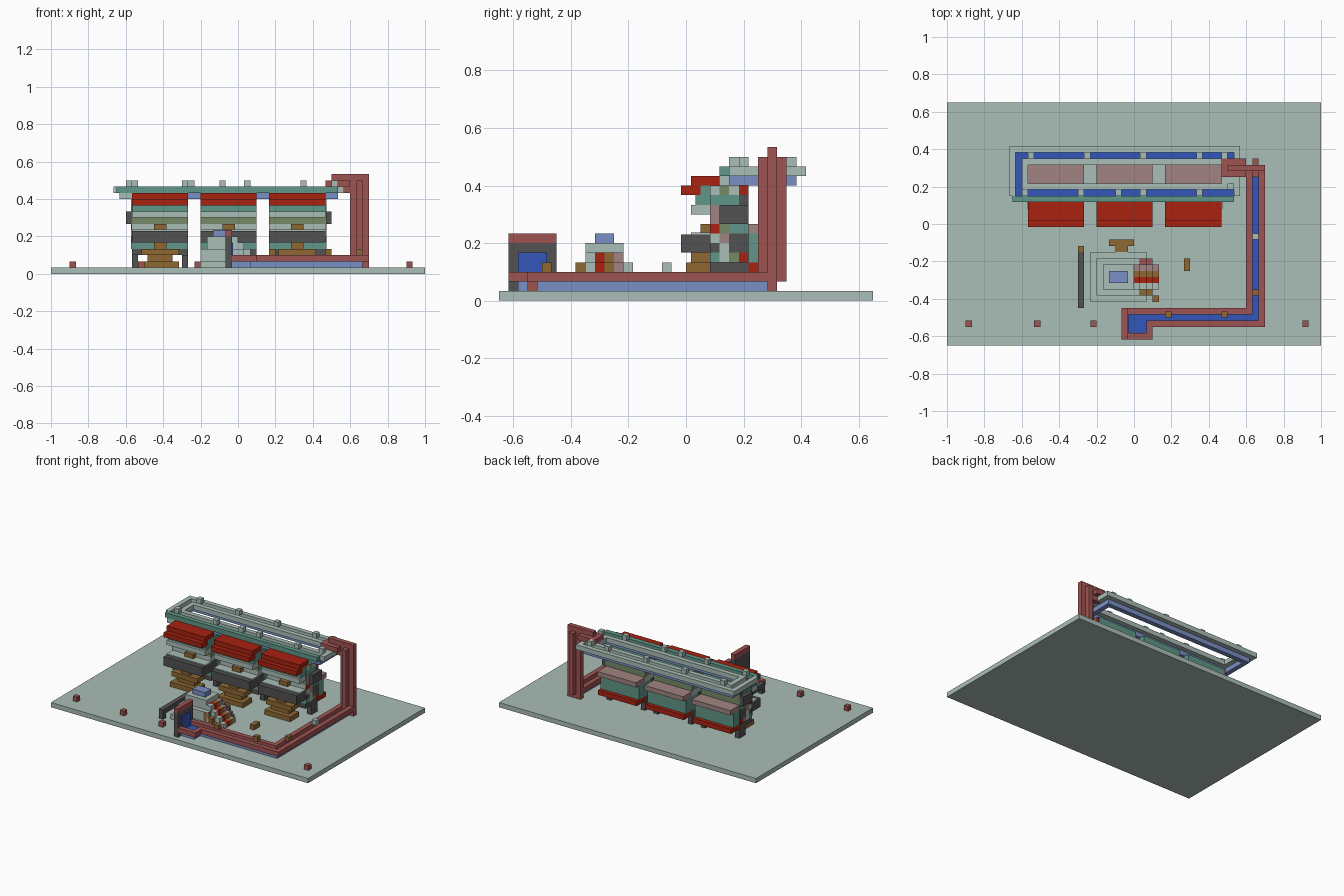
import bpy
import bmesh
import random

if "Cube" in bpy.data.objects:
    bpy.data.objects.remove(bpy.data.objects["Cube"], do_unlink=True)

UNIT = 1 / 30      # one block
MID = 19.5         # half the depth in blocks


def material(name, red, green, blue):
    linear = [((c / 255 + 0.055) / 1.055) ** 2.4 for c in (red, green, blue)] + [1]
    mat = bpy.data.materials.new(name)
    mat.use_nodes = True
    mat.diffuse_color = linear
    mat.node_tree.nodes["Principled BSDF"].inputs["Base Color"].default_value = linear
    return mat


pale = material("pale stone", 170, 189, 183)
teal = material("teal", 96, 150, 136)
red = material("roof red", 168, 34, 16)
clay = material("clay red", 158, 84, 82)
dark = material("dark stone", 82, 82, 82)
water = material("deep water blue", 52, 86, 186)
sky = material("light blue", 120, 143, 196)
wood = material("wood brown", 142, 104, 52)
olive = material("olive", 118, 138, 104)
mauve = material("mauve", 160, 132, 130)


def build(name, mat, *boxes):
    """Join boxes given as (x, x, y, y, z, z) in blocks into one object."""
    bm = bmesh.new()
    for left, right, front, back, low, high in boxes:
        cube = bmesh.ops.create_cube(bm, size=1)
        for v in cube["verts"]:
            v.co.x = (right if v.co.x > 0 else left) * UNIT
            v.co.y = ((back if v.co.y > 0 else front) - MID) * UNIT
            v.co.z = (high if v.co.z > 0 else low) * UNIT
    mesh = bpy.data.meshes.new(name)
    bm.to_mesh(mesh)
    bm.free()
    mesh.materials.append(mat)
    obj = bpy.data.objects.new(name, mesh)
    bpy.context.collection.objects.link(obj)
    return obj


def cubes(name, mat, places, z):
    build(name, mat, *[(x, x + 1, y, y + 1, z, z + 1) for x, y in places])


# ground and its marker stones
build("ground_plate", pale, (-30, 30, 0, 2 * MID, 0, 1))
cubes("marker_stones", clay, [(x, 3) for x in (-27, -16, -7, 27)], 1)

# ground channel: water below, clay rims above
channel = [(-1, 2, 2, 5), (2, 20, 4, 5), (19, 20, 5, 28)]
build("channel_bed", sky, *[(*c, 1, 2) for c in channel])
build("channel_water", water, *[(*c, 2, 2.1) for c in channel])
rims = [(-1, 3, 1, 2), (2, 3, 2, 4), (3, 21, 3, 4), (20, 21, 4, 28),
        (-1, 18, 5, 6), (18, 19, 5, 28)]
build("channel_rims", clay, *[(*r, 2, 3) for r in rims])
cubes("channel_bridges", wood, [(5, 4.5), (14, 4.5), (19, 8)], 3)
cubes("channel_pale_bridge", pale, [(19, 17)], 3)

# sluice at the end of the channel
build("sluice_wall", dark, (-2, -1, 1, 6, 1, 6))
build("sluice_cap", clay, (-2, -1, 1, 6, 6, 7))
build("sluice_water", water, (-1, -0.8, 2, 5, 2, 5))

# pipe with a cross-shaped section, rising to the gutter
build("riser_pipe", clay, (18, 21, 28, 29, 1, 15), (19, 20, 27, 30, 2, 15),
      (15, 20, 28, 29, 15, 16), (20, 21, 28, 29, 15, 16), (14, 18, 27, 30, 14, 15),
      (16, 18, 28, 29, 13, 14))

# high gutter: nested rims around a strip of water
def ring(left, right, front, back, low, high):
    return [(left, right, back - 1, back, low, high),
            (left, left + 1, front + 1, back - 1, low, high),
            (right - 1, right, front + 1, back - 1, low, high),
            (left, right, front, front + 1, low, high)]


build("gutter_bed", sky, *ring(-19, 16, 24, 31, 12, 13))
build("gutter_water", water, *ring(-19, 16, 24, 31, 13, 13.1)[:2],
      (-19, 16, 24, 25, 13, 13.1))
build("gutter_end", pale, (15, 16, 25, 30, 13, 14))
build("gutter_outer_rim", pale, *ring(-20, 17, 23, 32, 13, 14)[:3])
build("gutter_front_rim", teal, (-19.5, 16, 23, 24, 13, 14))
build("gutter_inner_rim", pale, *ring(-18, 15, 25, 30, 13, 14))
cubes("gutter_back_stones", pale, [(x, 30) for x in (-17, -8, 1, 10, 14)], 14)
cubes("gutter_front_stones", pale, [(x, 24) for x in (-18, -9, -3, 1, 10)], 14)
cubes("gutter_side_stone", pale, [(15, 25)], 14)
cubes("gutter_brackets", pale, [(-19, 23), (-18, 23)], 12)

# three matching stalls, each a stack of bands: material, front, back, low, high
bands = [("awning_top", red, 20, 23, 12, 13), ("awning_edge", red, 19, 21, 11, 12),
         ("eave", teal, 21, 24, 11, 12), ("eave_lower", teal, 20.5, 24, 10, 11),
         ("lintel", pale, 20, 24, 9, 10), ("frieze", olive, 22, 26, 8, 9),
         ("sill", pale, 22, 26, 7, 8), ("counter", dark, 19, 24, 5, 6.9),
         ("skirt", teal, 22, 24, 4, 5), ("footing", dark, 22, 26, 3, 4),
         ("back_upper", teal, 24, 26, 10, 12), ("back_frieze", olive, 24, 26, 9, 10),
         ("back_ledge", mauve, 26, 29, 7, 8), ("back_wall", teal, 24, 28, 4, 7),
         ("back_foot", red, 26, 28.8, 3, 4)]
for side, mid in (("right", -12.5), ("middle", -1.5), ("left", 9.5)):
    for band, mat, front, back, low, high in bands:
        build(f"{side}_stall_{band}", mat,
              (mid - 4.5, mid + 4.5, front, back, low, high))
    build(f"{side}_stall_ledge", pale, (mid - 4.5, mid + 4.5, 20, 22, 6.9, 7.1))
    build(f"{side}_stall_base", wood, (mid - 3, mid + 3, 19, 22, 1, 2),
          (mid - 2, mid + 2, 20, 22, 2, 3), (mid - 3, mid + 3, 19.5, 22, 3, 4),
          (mid - 1, mid + 1, 20, 22, 4, 5), (mid - 1, mid + 1, 21, 22, 7.1, 8))
    build(f"{side}_stall_legs", dark, (mid - 4.5, mid - 3.5, 24, 26, 1, 3),
          (mid + 3.5, mid + 4.5, 24, 26, 1, 3))

# patchwork stones on the end walls
random.seed(4)
patches = {}
tints = [pale, teal, dark, mauve, olive, red]
for y in range(22, 26):
    for z in range(4, 12):
        patches.setdefault(random.choice(tints), []).append((y, z))
for mat, spots in patches.items():
    build(f"end_patches_{mat.name}".replace(" ", "_"), mat,
          *[(x, x + 0.2, y, y + 1, z, z + 1) for x in (-17.2, 14) for y, z in spots])
build("end_brackets", dark, (-18, -17.2, 23, 26, 8, 10), (14.2, 15, 23, 26, 8, 10))

# stepped shrine
build("shrine_steps", pale, (-7, 2, 7, 15, 1, 2), (-6, 1, 8, 14, 2, 4),
      (-5, 0, 9, 13, 4, 6))
build("shrine_top", sky, (-4, -1, 10, 12, 6, 7))
build("shrine_fence", dark, (-9, -8, 6, 15, 2, 3), (-9, -8, 6, 7, 1, 2),
      (-9, -8, 14, 15, 1, 2))
build("shrine_fence_post", wood, (-9, -8, 15, 16, 1, 3))


# side stair of the shrine, one flight per strip of colour
def flight(name, mat, front, back, top):
    build(name, mat, *[(x, x + 1, front, back, 1, top - x) for x in range(4)])


flight("stair_wood_front", wood, 8, 9, 4)
flight("stair_pale_front", pale, 9, 10, 5)
flight("stair_red", red, 10, 11, 5)
flight("stair_wood_middle", wood, 11, 12, 5)
flight("stair_mauve", mauve, 12, 13, 5)
flight("stair_clay_back", clay, 13, 14, 4)
build("stair_edge", wood, (3, 4, 7, 8, 1, 2))

# entrance step and loose bench
build("entrance_step", wood, (-4, 0, 16, 17, 1, 2), (-3, -1, 15, 16, 1, 2))
build("bench", wood, (8, 9, 12, 14, 1, 2))
